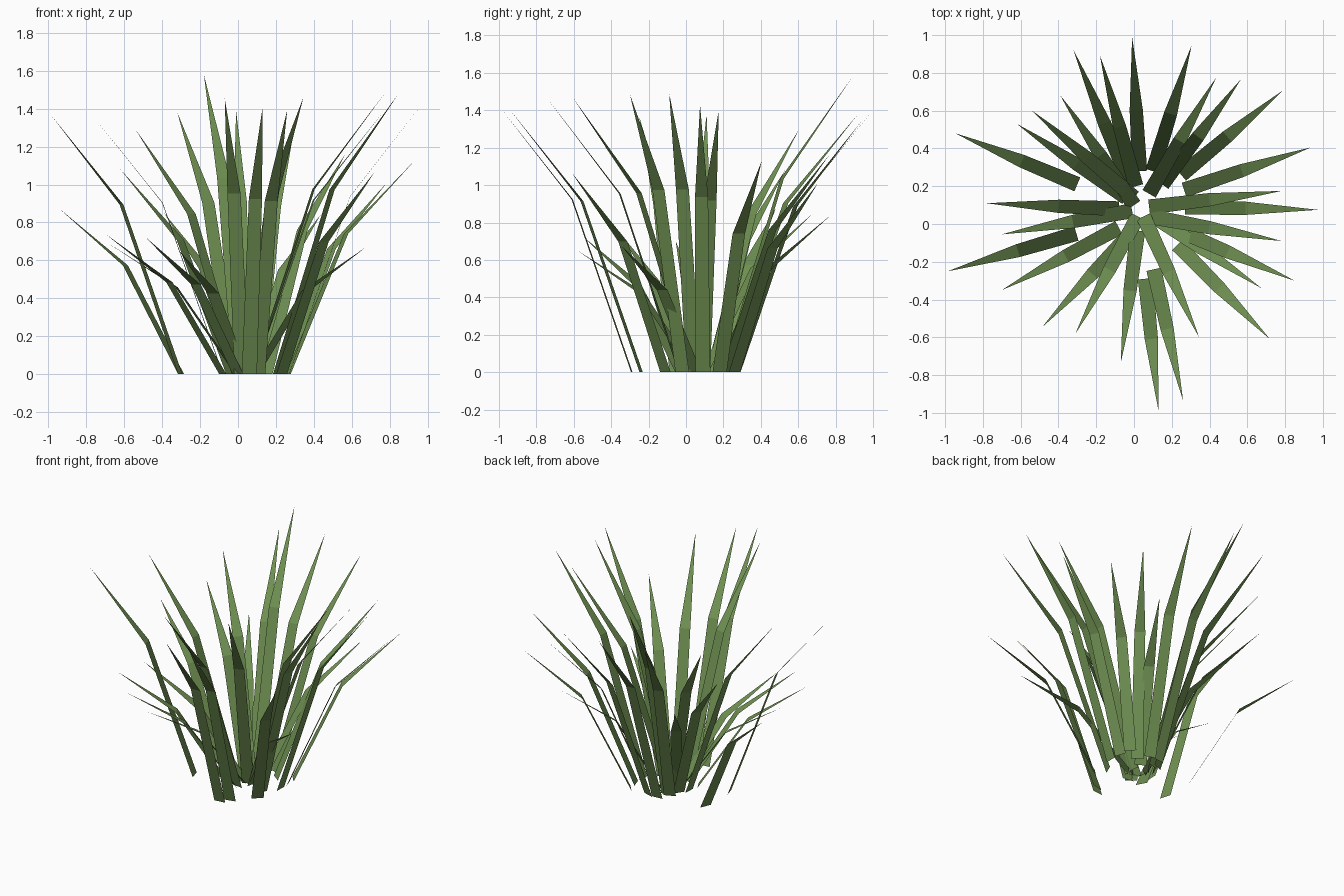
import bpy
from mathutils import Vector

green = bpy.data.materials.new("leaf_green")
green.diffuse_color = (0.16, 0.28, 0.085, 1)

# each blade: base x, base y, tip x, tip y, tip height
BLADES = [
    (0.03, 0.28, -0.01, 0.99, 1.39), (-0.02, 0.21, -0.32, 0.92, 1.38),
    (0.01, 0.20, -0.18, 0.89, 1.58), (0.10, 0.28, 0.305, 0.945, 1.35),
    (0.08, 0.16, 0.435, 0.775, 0.84), (0.15, 0.21, 0.565, 0.765, 1.16),
    (0.25, 0.26, 0.785, 0.705, 1.01), (0.265, 0.18, 0.935, 0.405, 1.13),
    (0.08, 0.09, 0.78, 0.175, 1.40), (0.27, 0.09, 0.975, 0.075, 1.43),
    (0.08, 0.04, 0.78, -0.09, 1.49), (0.20, -0.02, 0.85, -0.30, 1.485),
    (0.09, 0.05, 0.675, -0.34, 0.67), (0.23, -0.11, 0.72, -0.61, 1.065),
    (0.05, 0.04, 0.345, -0.60, 1.46), (0.105, -0.24, 0.26, -0.935, 1.395),
    (0.06, -0.29, 0.13, -0.99, 1.41), (0.02, -0.035, -0.07, -0.735, 1.455),
    (0.02, 0.04, -0.31, -0.58, 0.65), (0.0, -0.03, -0.485, -0.545, 0.72),
    (-0.08, -0.02, -0.70, -0.35, 0.74), (-0.305, -0.05, -0.985, -0.25, 1.365),
    (-0.01, 0.07, -0.70, -0.055, 0.70), (-0.08, 0.08, -0.78, 0.11, 1.38),
    (-0.30, 0.21, -0.945, 0.48, 0.875), (-0.04, 0.14, -0.62, 0.53, 1.08),
    (0.0, 0.14, -0.54, 0.60, 1.29), (0.0, 0.10, -0.39, 0.68, 0.85),
]
BASE_W, MID_W = 0.08, 0.070


def blade(name, bx, by, tx, ty, h):
    """Flat strip: steep lower quad, then a pointed tip that bends outward."""
    base, tip = Vector((bx, by, 0)), Vector((tx, ty, h))
    mid = base.lerp(tip, 0.455)
    mid.z = 0.655 * h
    out = Vector((tx - bx, ty - by, 0)).normalized()
    side = Vector((-out.y, out.x, 0))
    verts = [base - side * BASE_W / 2, base + side * BASE_W / 2,
             mid + side * MID_W / 2, mid - side * MID_W / 2, tip]
    mesh = bpy.data.meshes.new(name)
    mesh.from_pydata(verts, [], [(0, 1, 2, 3), (3, 2, 4)])
    mesh.materials.append(green)
    obj = bpy.data.objects.new(name, mesh)
    bpy.context.collection.objects.link(obj)


# clump of blades
for i, b in enumerate(BLADES):
    blade(f"grass_blade_{i + 1:02d}", *b)
